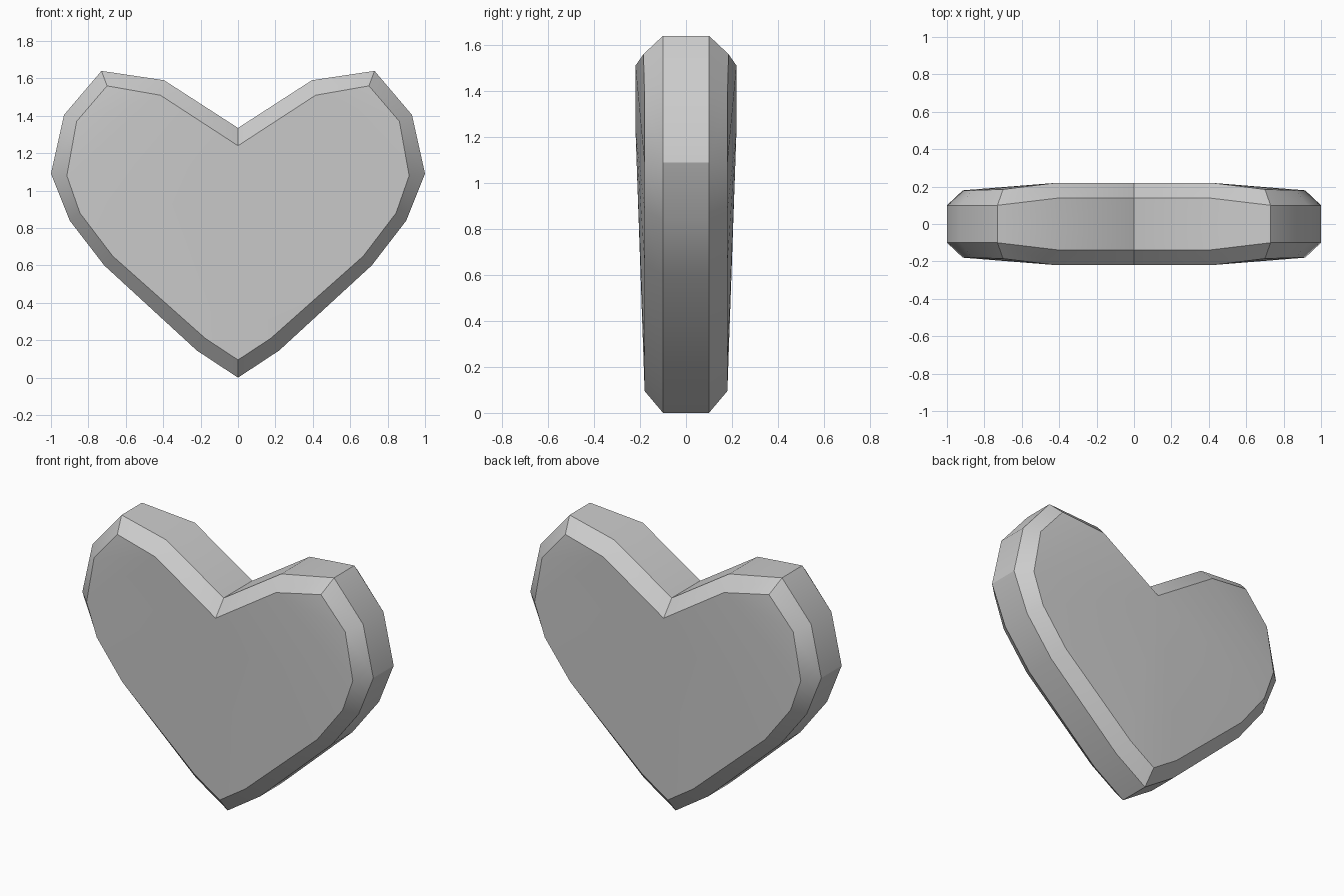
import bpy, bmesh
from math import radians

if "Cube" in bpy.data.objects:
    bpy.data.objects.remove(bpy.data.objects["Cube"])

# Right half of the outline, bottom tip to notch: (x, z, half depth)
rim = [(0, 0, .10), (.22, .145, .10), (.715, .60, .10), (.90, .84, .10), (1, 1.09, .10),
       (.93, 1.405, .10), (.73, 1.64, .10), (.395, 1.59, .14), (0, 1.335, .14)]
face = [(0, .095, .18), (.175, .21, .18), (.67, .65, .18), (.845, .88, .18), (.915, 1.08, .18),
        (.863, 1.37, .18), (.70, 1.56, .185), (.415, 1.51, .22), (0, 1.24, .22)]

bm = bmesh.new()
mid = [bm.verts.new((x, 0, z)) for x, z, y in rim]
outer = [bm.verts.new((x, -y, z)) for x, z, y in rim]
inner = [bm.verts.new((x, -y, z)) for x, z, y in face]

# Side wall and bevel
for a, b in ((mid, outer), (outer, inner)):
    for i in range(len(a) - 1):
        bm.faces.new((a[i], a[i + 1], b[i + 1], b[i]))

# Gently domed front, highest along the notch
for ids in ((8, 7, 4), (7, 6, 5), (7, 5, 4), (8, 4, 3), (8, 3, 2), (8, 2, 1), (8, 1, 0)):
    bm.faces.new([inner[i] for i in ids])

# Mirror to the left half and the back
for axis in ('X', 'Y'):
    bmesh.ops.mirror(bm, geom=bm.verts[:] + bm.edges[:] + bm.faces[:],
                     axis=axis, merge_dist=0.0001)
    bmesh.ops.remove_doubles(bm, verts=bm.verts[:], dist=0.0005)
bmesh.ops.recalc_face_normals(bm, faces=bm.faces[:])

mesh = bpy.data.meshes.new("heart")
bm.to_mesh(mesh)
bm.free()
heart = bpy.data.objects.new("heart", mesh)
bpy.context.collection.objects.link(heart)
bpy.context.view_layer.objects.active = heart
heart.select_set(True)
bpy.ops.object.shade_smooth_by_angle(angle=radians(30))
